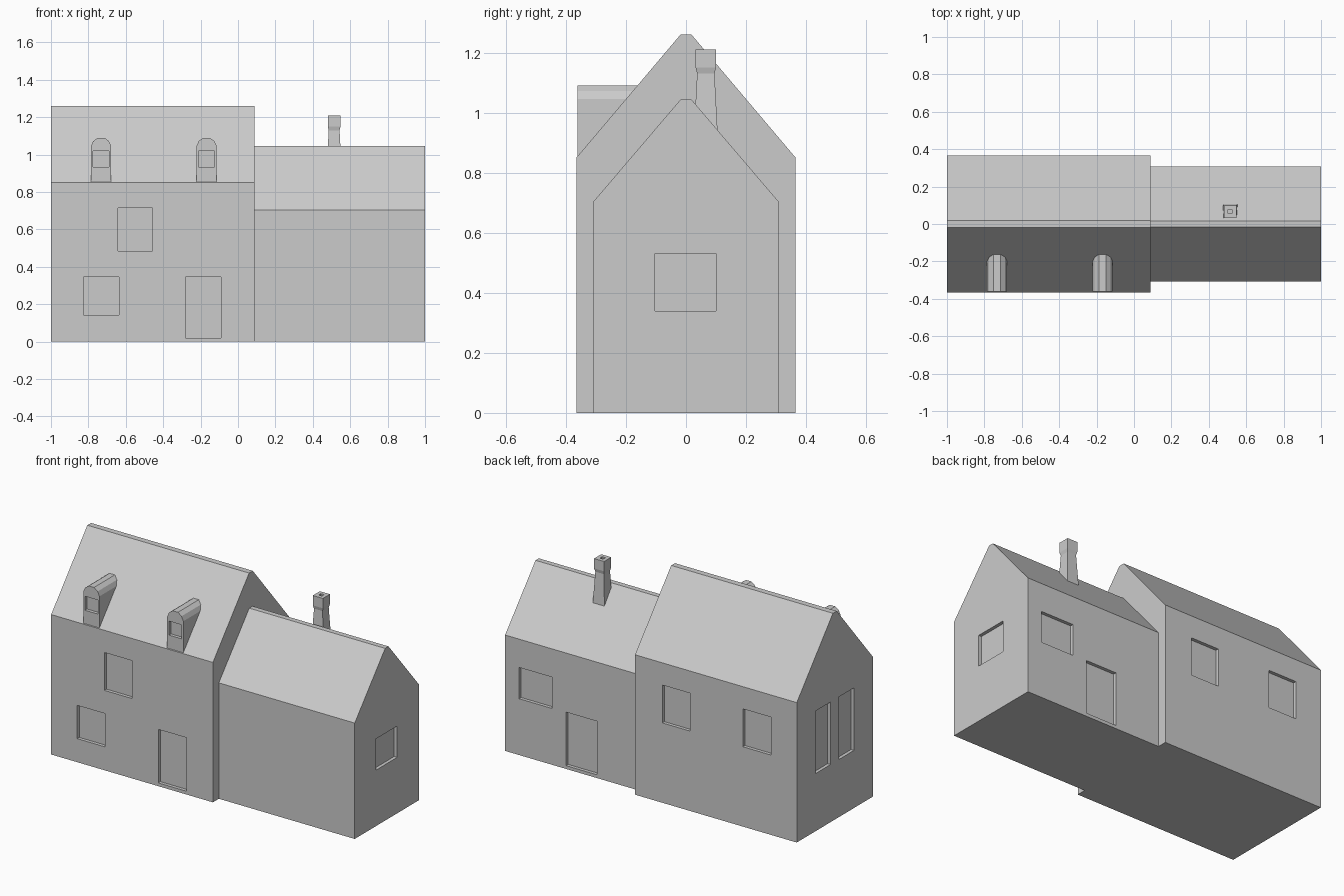
import bpy, bmesh
from mathutils import Vector

if "Cube" in bpy.data.objects:
    bpy.data.objects.remove(bpy.data.objects["Cube"])

stone = bpy.data.materials.new("pale grey")
stone.diffuse_color = (0.6, 0.6, 0.6, 1)
stone.use_nodes = True
stone.node_tree.nodes["Principled BSDF"].inputs["Base Color"].default_value = stone.diffuse_color
DEPTH = 0.02  # recess of windows and doors


def finish(name, bm):
    bmesh.ops.recalc_face_normals(bm, faces=bm.faces[:])
    me = bpy.data.meshes.new(name)
    bm.to_mesh(me)
    bm.free()
    me.materials.append(stone)
    ob = bpy.data.objects.new(name, me)
    bpy.context.collection.objects.link(ob)
    return ob


def prism(name, profile, start, direction):
    """Extrude a closed profile; points are mapped by start(a, b)."""
    bm = bmesh.new()
    face = bm.faces.new([bm.verts.new(start(a, b)) for a, b in profile])
    ext = bmesh.ops.extrude_face_region(bm, geom=[face])
    moved = [v for v in ext["geom"] if isinstance(v, bmesh.types.BMVert)]
    bmesh.ops.translate(bm, verts=moved, vec=Vector(direction))
    return finish(name, bm)


def cut(ob, boxes):
    """Cut box-shaped recesses (x0, x1, y0, y1, z0, z1) into an object."""
    bm = bmesh.new()
    for x0, x1, y0, y1, z0, z1 in boxes:
        vs = bmesh.ops.create_cube(bm, size=1)["verts"]
        bmesh.ops.scale(bm, verts=vs, vec=(x1 - x0, y1 - y0, z1 - z0))
        bmesh.ops.translate(bm, verts=vs, vec=((x0 + x1) / 2, (y0 + y1) / 2, (z0 + z1) / 2))
    cutter = finish("recess_cutter", bm)
    cutter.hide_render = True
    mod = ob.modifiers.new("recesses", "BOOLEAN")
    mod.operation, mod.solver, mod.object = "DIFFERENCE", "EXACT", cutter
    bpy.context.view_layer.objects.active = ob
    bpy.ops.object.modifier_apply(modifier=mod.name)
    bpy.data.objects.remove(cutter)


def house(name, x0, x1, half, eaves, ridge, flat):
    profile = [(-half, 0), (half, 0), (half, eaves), (flat, ridge), (-flat, ridge), (-half, eaves)]
    return prism(name, profile, lambda y, z: (x0, y, z), (x1 - x0, 0, 0))


def front(wall, x0, x1, z0, z1):
    return (x0, x1, wall - 0.1, wall + DEPTH, z0, z1)


def back(wall, x0, x1, z0, z1):
    return (x0, x1, wall - DEPTH, wall + 0.1, z0, z1)


# Tall main house with front, back and left-end openings
main = house("main_house", -1, 0.087, 0.365, 0.85, 1.26, 0.018)
cut(main, [
    front(-0.365, -0.825, -0.637, 0.143, 0.345),
    front(-0.365, -0.642, -0.456, 0.485, 0.715),
    front(-0.365, -0.28, -0.092, 0.02, 0.345),
    back(0.365, -0.283, -0.096, 0.485, 0.715),
    back(0.365, -0.826, -0.638, 0.485, 0.715),
    (-1.1, -1 + DEPTH, 0.04, 0.185, 0.35, 0.73),
    (-1.1, -1 + DEPTH, -0.185, -0.04, 0.35, 0.73),
])

# Lower wing with back door, back window and right-end window
wing = house("side_wing", 0.087, 1, 0.308, 0.704, 1.046, 0.016)
cut(wing, [
    back(0.308, 0.685, 0.906, 0.342, 0.532),
    back(0.308, 0.384, 0.59, 0.02, 0.345),
    (1 - DEPTH, 1.1, -0.103, 0.1, 0.34, 0.53),
])

# Arched dormers on the front roof slope
for i, cx in enumerate((-0.732, -0.168)):
    right = [(0.054, 0.85), (0.054, 1.045), (0.042, 1.072), (0.018, 1.09)]
    profile = right + [(-x, z) for x, z in reversed(right)]
    dormer = prism(f"dormer_{i + 1}", profile,
                   lambda x, z: (cx + x, -0.362, z), (0, 0.212, 0))
    cut(dormer, [front(-0.362, cx - 0.043, cx + 0.043, 0.935, 1.02)])

# Flared chimney: square rings stacked upward, then down into the flue
bm = bmesh.new()
rings = []
for half, z in ((0.041, 0.9), (0.029, 1.13), (0.034, 1.15), (0.034, 1.21),
                (0.011, 1.21), (0.011, 1.15)):
    rings.append([bm.verts.new((0.514 + sx * half, 0.066 + sy * half, z))
                  for sx, sy in ((-1, -1), (1, -1), (1, 1), (-1, 1))])
for lo, hi in zip(rings, rings[1:]):
    for k in range(4):
        n = (k + 1) % 4
        bm.faces.new((lo[k], lo[n], hi[n], hi[k]))
bm.faces.new(rings[0])
bm.faces.new(rings[-1])
finish("chimney", bm)
